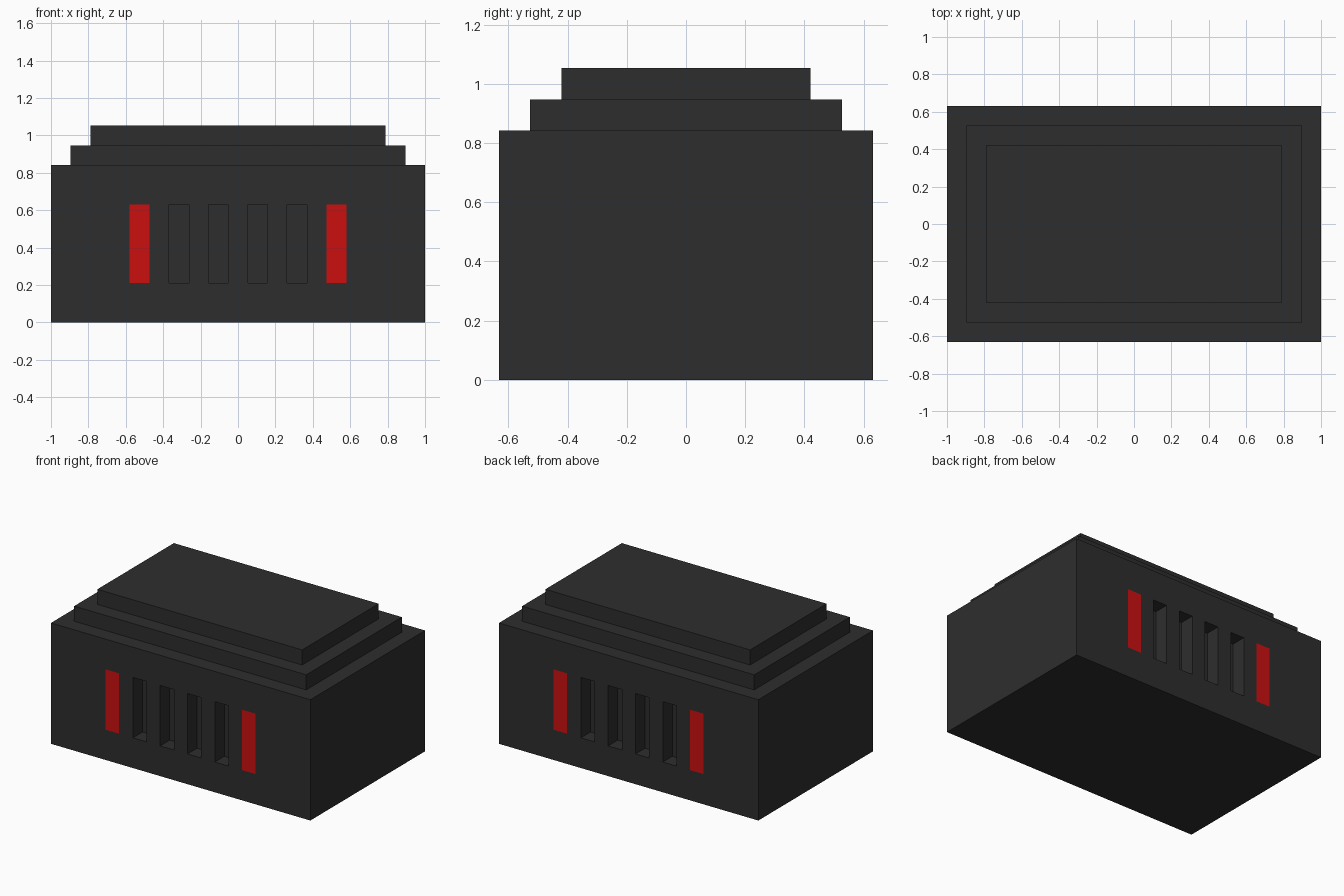
import bpy, bmesh
from mathutils import Vector

if "Cube" in bpy.data.objects:
    bpy.data.objects.remove(bpy.data.objects["Cube"])

U = 2 / 19                      # one module of the design
HX, HY, HZ = 9.5 * U, 6 * U, 8 * U


def material(name, rgb):
    m = bpy.data.materials.new(name)
    m.diffuse_color = (*rgb, 1)
    m.use_nodes = True
    m.node_tree.nodes["Principled BSDF"].inputs["Base Color"].default_value = m.diffuse_color
    return m


bm = bmesh.new()

# main block standing on the ground
bmesh.ops.create_cube(bm, size=1)
for v in bm.verts:
    v.co = Vector((v.co.x * 2 * HX, v.co.y * 2 * HY, (v.co.z + 0.5) * HZ))
bm.normal_update()

# two stepped roof tiers, each one module in and one module up
top = max(bm.faces, key=lambda f: f.normal.z)
for _ in range(2):
    bmesh.ops.inset_region(bm, faces=[top], thickness=U, use_even_offset=True)
    top = bmesh.ops.extrude_discrete_faces(bm, faces=[top])["faces"][0]
    bmesh.ops.translate(bm, verts=top.verts, vec=(0, 0, U))
    bm.normal_update()


def panels():
    """Faces lying on the front and back of the main block."""
    return [f for f in bm.faces
            if abs(f.normal.y) > 0.9 and abs(f.calc_center_median().y) > HY - 1e-4]


def cut(co, no):
    faces = panels()
    geom = set(faces)
    for f in faces:
        geom.update(f.edges)
        geom.update(f.verts)
    bmesh.ops.bisect_plane(bm, geom=list(geom), plane_co=co, plane_no=no, dist=1e-5)
    bm.normal_update()


# cut the six upright windows into front and back
for z in (2 * U, 6 * U):
    cut((0, 0, z), (0, 0, 1))
columns = [(-5 + 2 * i) * U for i in range(6)]
for x in columns:
    for side in (-0.5, 0.5):
        cut((x + side * U, 0, 0), (1, 0, 0))

# outer windows are red and flush, inner ones are recessed slots
slots = []
for f in panels():
    c = f.calc_center_median()
    if 2 * U < c.z < 6 * U and min(abs(c.x - x) for x in columns) < 0.01:
        if abs(c.x) > 4 * U:
            f.material_index = 1
        else:
            slots.append(f)
for f in bmesh.ops.extrude_discrete_faces(bm, faces=slots)["faces"]:
    inward = -1 if f.calc_center_median().y > 0 else 1
    bmesh.ops.translate(bm, verts=f.verts, vec=(0, inward * U, 0))
bmesh.ops.recalc_face_normals(bm, faces=bm.faces)

mesh = bpy.data.meshes.new("stepped_block")
bm.to_mesh(mesh)
bm.free()
mesh.materials.append(material("charcoal", (0.027, 0.027, 0.027)))
mesh.materials.append(material("red", (0.6, 0.005, 0.005)))
obj = bpy.data.objects.new("stepped_block", mesh)
bpy.context.collection.objects.link(obj)
